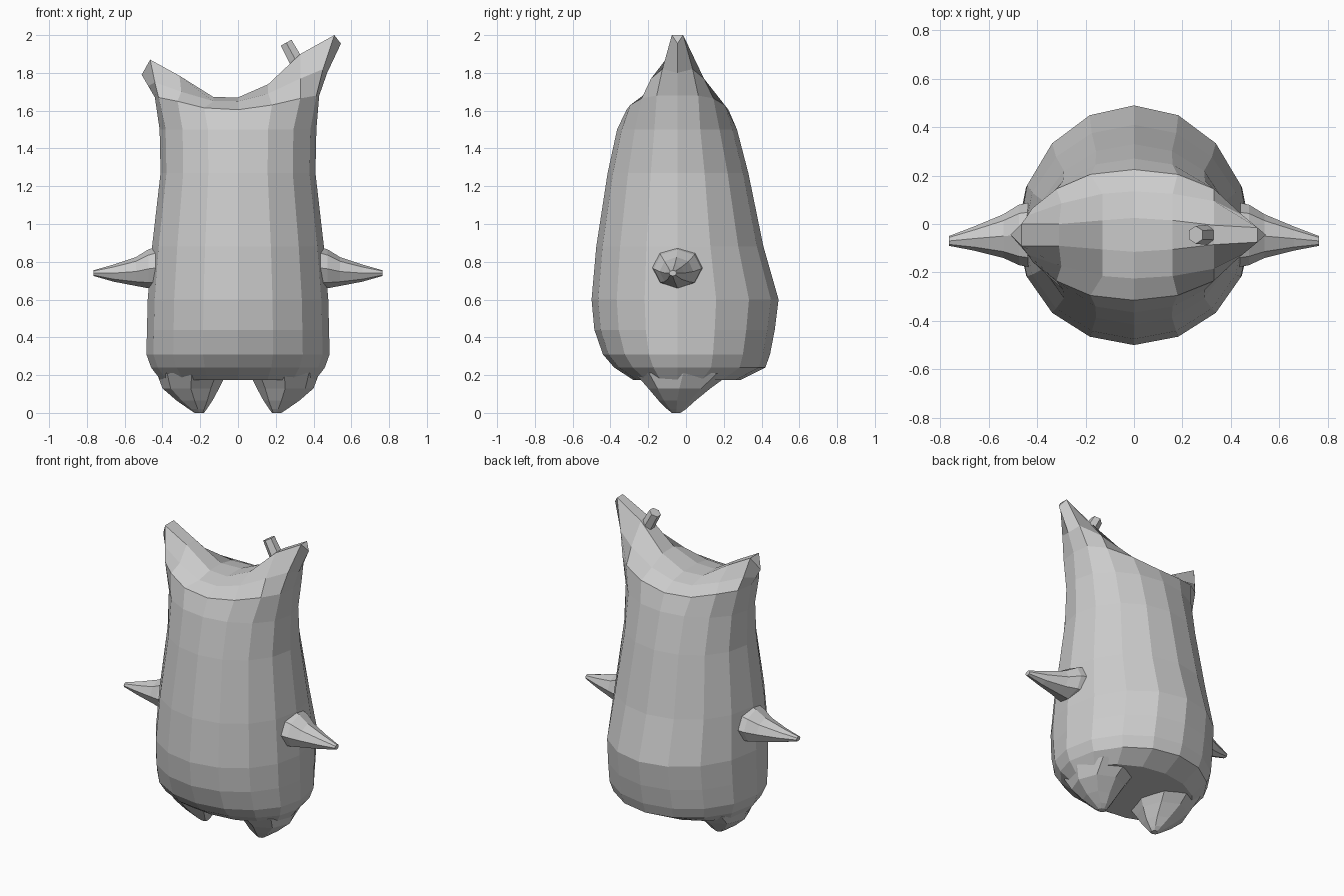
import bpy, bmesh
from math import cos, sin, pi
from mathutils import Vector

if "Cube" in bpy.data.objects:
    bpy.data.objects.remove(bpy.data.objects["Cube"])

YC = -0.045  # depth of the ridge line, ears, arms and feet


def make_object(name, bm):
    bmesh.ops.recalc_face_normals(bm, faces=bm.faces)
    me = bpy.data.meshes.new(name)
    bm.to_mesh(me)
    bm.free()
    ob = bpy.data.objects.new(name, me)
    bpy.context.collection.objects.link(ob)
    return ob


def bridge(bm, rings):
    vr = [[bm.verts.new(p) for p in r] for r in rings]
    n = len(vr[0])
    for a, b in zip(vr, vr[1:]):
        for i in range(n):
            j = (i + 1) % n
            bm.faces.new((a[i], a[j], b[j], b[i]))
    return vr


def loft(name, rings):
    bm = bmesh.new()
    vr = bridge(bm, rings)
    bm.faces.new(vr[0])
    bm.faces.new(vr[-1])
    return make_object(name, bm)


def body_ring(z, w, front, back):
    pts = []
    for k in range(16):
        s = -sin(k * pi / 8)
        depth = (YC - front) if s < 0 else (back - YC)
        pts.append((w * cos(k * pi / 8), YC + s * depth, z))
    return pts


def top_ring(half):
    # half outline (x, z, depth) from right tip to left tip, mirrored to the back
    pts = [(x, YC - d, z) for x, z, d in half]
    return pts + [(x, YC + d, z) for x, z, d in half[-2:0:-1]]


# Body: stacked oval rings, then saddle rings that rise into the two ears
rings = [body_ring(*r) for r in [
    (0.175, 0.41, -0.28, 0.29), (0.24, 0.46, -0.38, 0.42),
    (0.31, 0.485, -0.44, 0.445), (0.44, 0.482, -0.485, 0.47),
    (0.60, 0.478, -0.50, 0.49), (0.88, 0.455, -0.475, 0.41),
    (1.27, 0.41, -0.415, 0.33), (1.50, 0.415, -0.365, 0.27)]]
rim = [(.43, 1.68, 0), (.415, 1.68, .11), (.33, 1.665, .19), (.18, 1.63, .25),
       (0, 1.605, .27), (-.18, 1.615, .25), (-.32, 1.65, .19),
       (-.42, 1.67, .11), (-.44, 1.67, 0)]
shoulder = [(.472, 1.80, 0), (.45, 1.82, .08), (.33, 1.77, .14), (.16, 1.69, .17),
            (0, 1.65, .18), (-.13, 1.65, .17), (-.30, 1.70, .13),
            (-.44, 1.75, .08), (-.475, 1.73, 0)]
ridge = [(.545, 1.955, 0), (.51, 2.0, .03), (.33, 1.90, .04), (.16, 1.74, .06),
         (0, 1.67, .07), (-.13, 1.672, .06), (-.31, 1.785, .045),
         (-.465, 1.87, .045), (-.51, 1.79, 0)]
rings += [top_ring(r) for r in (rim, shoulder, ridge)]

bm = bmesh.new()
vr = bridge(bm, rings)
bm.faces.new(vr[0])
t = vr[-1]
bm.faces.new((t[0], t[1], t[15]))
bm.faces.new((t[8], t[7], t[9]))
for k in range(1, 7 + 0):
    bm.faces.new((t[k], t[k + 1], t[15 - k], t[16 - k]))
make_object("body", bm)

for side, label in ((1, "right"), (-1, "left")):
    # Legs: short blunt cones under the body (z, inner x, outer x, front y, back y)
    legs = []
    for z, x0, x1, y0, y1 in [(0.21, 0.06, 0.43, -0.27, 0.24), (0.13, 0.10, 0.40, -0.20, 0.13),
                              (0.065, 0.135, 0.325, -0.145, 0.05), (0.02, 0.165, 0.26, -0.10, 0.0),
                              (0.0, 0.18, 0.23, -0.075, -0.03)]:
        legs.append([(side * ((x0 + x1) / 2 + (x1 - x0) / 2 * cos(a)),
                      (y0 + y1) / 2 + (y1 - y0) / 2 * sin(a), z)
                     for a in (i * pi / 4 for i in range(8))])
    loft(label + "_leg", legs)

    # Arms: tapered spikes (x, centre y, bottom z, top z, half depth)
    arms = []
    for x, y, z0, z1, d in [(0.40, -0.045, 0.655, 0.89, 0.14), (0.475, -0.045, 0.66, 0.865, 0.125),
                            (0.54, -0.05, 0.672, 0.825, 0.09), (0.66, -0.06, 0.695, 0.785, 0.05),
                            (0.765, -0.07, 0.725, 0.755, 0.02)]:
        arms.append([(side * x, y + d * cos(a), (z0 + z1) / 2 + (z1 - z0) / 2 * sin(a))
                     for a in (i * pi / 4 for i in range(8))])
    loft(label + "_arm", arms)

# Small hexagonal stub beside the taller ear
base, tip = Vector((0.315, YC, 1.85)), Vector((0.255, YC, 1.96))
axis = (tip - base).normalized()
u = Vector((0, 1, 0))
v = axis.cross(u)
loft("stub", [[c + r * (cos(a) * u + sin(a) * v) for a in (i * pi / 3 for i in range(6))]
              for c, r in ((base, 0.042), (tip, 0.037))])
